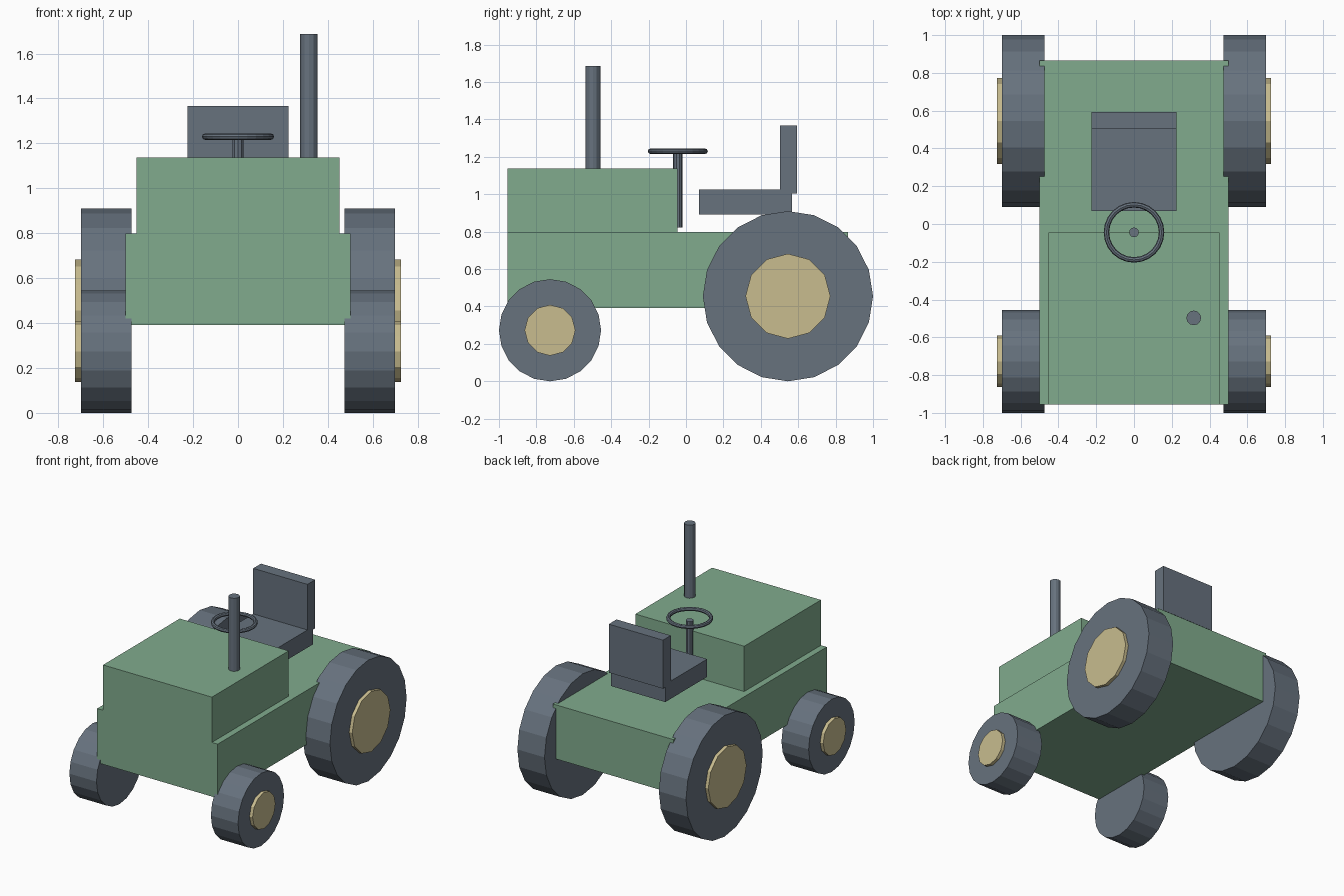
import bpy
import math

if "Cube" in bpy.data.objects:
    bpy.data.objects.remove(bpy.data.objects["Cube"])


def material(name, rgb):
    m = bpy.data.materials.new(name)
    m.diffuse_color = (*rgb, 1)
    m.use_nodes = True
    m.node_tree.nodes["Principled BSDF"].inputs["Base Color"].default_value = m.diffuse_color
    return m


green = material("sage green", (0.22, 0.41, 0.27))
grey = material("slate grey", (0.135, 0.168, 0.208))
tan = material("pale tan", (0.58, 0.505, 0.275))


def finish(name, mat):
    ob = bpy.context.object
    ob.name = name
    ob.data.materials.append(mat)
    return ob


def box(name, lo, hi, mat):
    mid = [(a + b) / 2 for a, b in zip(lo, hi)]
    bpy.ops.mesh.primitive_cube_add(size=1, location=mid)
    ob = finish(name, mat)
    ob.scale = [b - a for a, b in zip(lo, hi)]
    bpy.ops.object.transform_apply(location=False, rotation=False, scale=True)


def post(name, x, y, z0, z1, r, sides, mat):
    bpy.ops.mesh.primitive_cylinder_add(vertices=sides, radius=r, depth=z1 - z0,
                                        location=(x, y, (z0 + z1) / 2))
    finish(name, mat)


def disc(name, x0, x1, y, z, r, sides, mat):
    bpy.ops.mesh.primitive_cylinder_add(vertices=sides, radius=r, depth=abs(x1 - x0),
                                        location=((x0 + x1) / 2, y, z),
                                        rotation=(0, math.pi / 2, 0))
    finish(name, mat)


# Chassis and engine hood
box("body", (-0.5, -0.955, 0.392), (0.5, 0.865, 0.798), green)
box("hood", (-0.452, -0.955, 0.798), (0.452, -0.045, 1.138), green)

# Seat
box("seat_cushion", (-0.225, 0.07, 0.892), (0.225, 0.567, 1.025), grey)
box("seat_back", (-0.225, 0.502, 1.003), (0.225, 0.594, 1.367), grey)

# Wheels with hub caps
for side, s in (("right", 1), ("left", -1)):
    for end, y, r, hub in (("front", -0.727, 0.273, 0.136), ("rear", 0.545, 0.455, 0.227)):
        disc(f"{end}_wheel_{side}", s * 0.475, s * 0.7, y, r, r, 20, grey)
        disc(f"{end}_hub_{side}", s * 0.68, s * 0.725, y, r, hub, 12, tan)

# Exhaust pipe
post("exhaust_pipe", 0.316, -0.497, 1.13, 1.686, 0.039, 12, grey)

# Steering column and wheel
post("steering_column", 0, -0.044, 0.822, 1.215, 0.026, 10, grey)
bpy.ops.mesh.primitive_torus_add(major_radius=0.146, minor_radius=0.0145,
                                 major_segments=24, minor_segments=8,
                                 location=(0, -0.044, 1.23))
finish("steering_wheel", grey)
